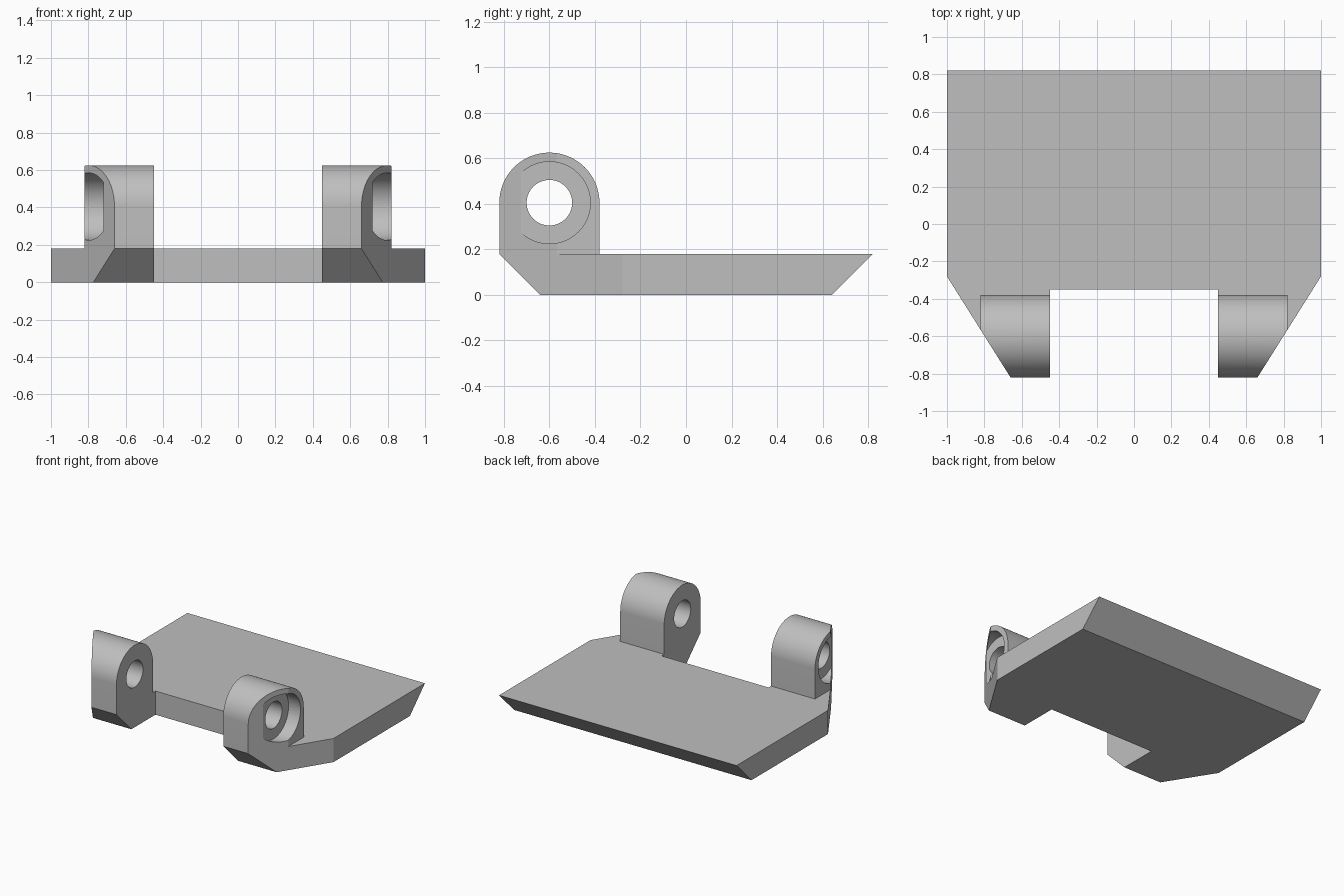
import bpy, bmesh, math
from mathutils import Vector

if "Cube" in bpy.data.objects:
    bpy.data.objects.remove(bpy.data.objects["Cube"], do_unlink=True)

grey = bpy.data.materials.new("light_grey")
grey.use_nodes = True
grey.diffuse_color = (0.52, 0.52, 0.52, 1)
grey.node_tree.nodes["Principled BSDF"].inputs["Base Color"].default_value = grey.diffuse_color


def prism(name, profile, start, end, axis):
    """Extrude a closed profile: (y, z) along x, or (x, y) along z."""
    if axis == "x":
        place, step = (lambda p: (start, p[0], p[1])), Vector((end - start, 0, 0))
    else:
        place, step = (lambda p: (p[0], p[1], start)), Vector((0, 0, end - start))
    bm = bmesh.new()
    face = bm.faces.new([bm.verts.new(place(p)) for p in profile])
    top = bmesh.ops.extrude_face_region(bm, geom=[face])["geom"]
    bmesh.ops.translate(bm, vec=step, verts=[v for v in top if isinstance(v, bmesh.types.BMVert)])
    bmesh.ops.recalc_face_normals(bm, faces=bm.faces)
    mesh = bpy.data.meshes.new(name)
    bm.to_mesh(mesh)
    bm.free()
    mesh.materials.append(grey)
    obj = bpy.data.objects.new(name, mesh)
    bpy.context.collection.objects.link(obj)
    return obj


def arc(radius, sweep, steps):
    """Points around the pivot centre, from +y over the top."""
    return [(PIVOT_Y + radius * math.cos(sweep * i / steps),
             PIVOT_Z + radius * math.sin(sweep * i / steps)) for i in range(steps + 1)]


def circle(radius):
    return arc(radius, 2 * math.pi, 64)[:-1]


def combine(target, tool, operation):
    """Apply a boolean and discard the tool."""
    tool.hide_render = True
    mod = target.modifiers.new("boolean", "BOOLEAN")
    mod.operation, mod.solver, mod.object = operation, "EXACT", tool
    bpy.context.view_layer.objects.active = target
    bpy.ops.object.modifier_apply(modifier=mod.name)
    bpy.data.objects.remove(tool, do_unlink=True)


PIVOT_Y, PIVOT_Z, THICK = -0.6, 0.405, 0.18

# Plate with bevelled front and back edges
bracket = prism("hinge_plate", [(-0.82, THICK), (-0.64, 0), (0.64, 0), (0.82, THICK)], -1.1, 1.1, "x")

# Rounded hinge lugs on both sides
lug = [(-0.82, THICK), (-0.74, 0.1), (-0.38, 0.1)] + arc(0.22, math.pi, 40)
for side in (-1, 1):
    combine(bracket, prism("hinge_lug", lug, side * 0.4, side * 0.82, "x"), "UNION")

# Plan outline: angled front corners and the gap between the lugs
half = [(0.45, -0.35), (0.45, -0.9), (0.61, -0.9), (1, -0.28), (1, 0.9)]
outline = half + [(-x, y) for x, y in reversed(half)]
combine(bracket, prism("plan_outline", outline, -0.2, 0.9, "z"), "INTERSECT")

# Pin holes and outer recesses
for side in (-1, 1):
    combine(bracket, prism("pin_hole", circle(0.1), side * 0.3, side * 0.95, "x"), "DIFFERENCE")
    combine(bracket, prism("pin_recess", circle(0.18), side * 0.72, side * 0.95, "x"), "DIFFERENCE")

bpy.ops.object.select_all(action="DESELECT")
bracket.select_set(True)
bpy.context.view_layer.objects.active = bracket
bpy.ops.object.shade_smooth_by_angle(angle=math.radians(25))
